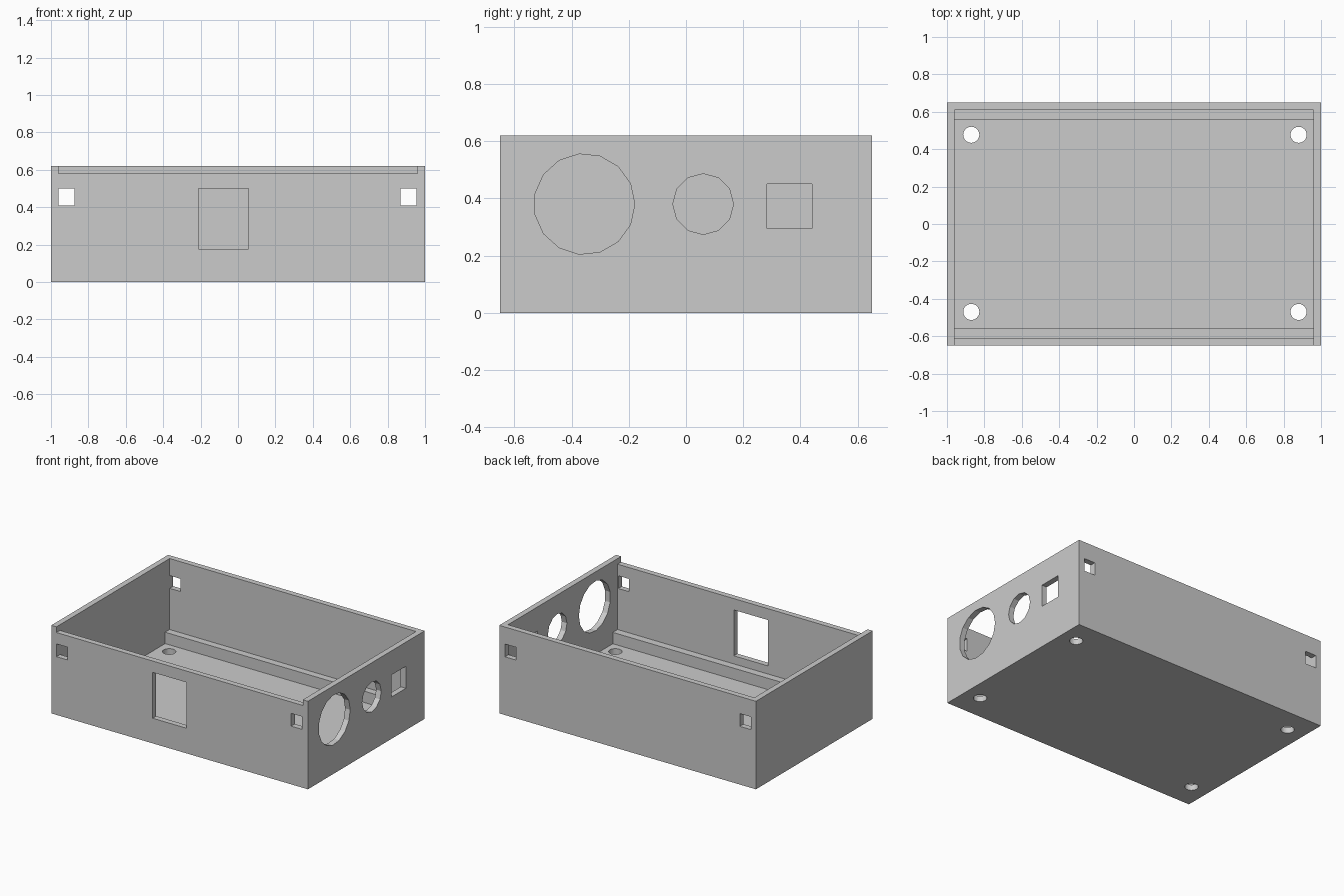
import bpy
import math
from mathutils import Matrix

cube = bpy.data.objects.get("Cube")
if cube:
    bpy.data.objects.remove(cube, do_unlink=True)

grey = bpy.data.materials.new("plain grey")
grey.use_nodes = True
colour = (0.6, 0.6, 0.6, 1)
grey.diffuse_color = colour
grey.node_tree.nodes["Principled BSDF"].inputs["Base Color"].default_value = colour


def box(name, x, y, z):
    """Box from its (low, high) range on each axis."""
    bpy.ops.mesh.primitive_cube_add(size=1)
    ob = bpy.context.object
    ob.name = name
    size = [b - a for a, b in (x, y, z)]
    mid = [(a + b) / 2 for a, b in (x, y, z)]
    ob.data.transform(Matrix.Translation(mid) @ Matrix.Diagonal((*size, 1)))
    ob.data.materials.append(grey)
    return ob


def drill(name, centre, radius, sides, turn=None):
    """Round cutter, upright unless turned."""
    bpy.ops.mesh.primitive_cylinder_add(vertices=sides, radius=radius, depth=0.2)
    ob = bpy.context.object
    ob.name = name
    ob.data.transform(Matrix.Translation(centre) @ (turn or Matrix()))
    ob.data.materials.append(grey)
    return ob


def cut(target, cutter):
    mod = target.modifiers.new("cut", "BOOLEAN")
    mod.operation = "DIFFERENCE"
    mod.solver = "EXACT"
    mod.object = cutter
    bpy.context.view_layer.objects.active = target
    bpy.ops.object.modifier_apply(modifier=mod.name)
    bpy.data.objects.remove(cutter, do_unlink=True)


W, D, H, WALL = 1.0, 0.65, 0.62, 0.04
inner = (WALL - W, W - WALL)
tray = box("enclosure_tray", (-W, W), (-D, D), (0, H))

# Cavity, with ledges left along the front and back of the floor
cut(tray, box("upper_cavity", inner, (WALL - D, D - WALL), (0.12, 0.8)))
cut(tray, box("lower_cavity", inner, (-0.557, 0.56), (WALL, 0.2)))

# Lowered front rim for a sliding lid
cut(tray, box("rim_notch", inner, (-0.8, -0.5), (0.58, 0.8)))

# Corner slots through front and back walls
for x in ((-0.96, -0.875), (0.87, 0.955)):
    for y in (-D, D):
        cut(tray, box("corner_slot", x, (y - 0.07, y + 0.07), (0.41, 0.5)))

# Front window
cut(tray, box("front_window", (-0.21, 0.055), (-0.72, -0.58), (0.177, 0.5)))

# Right-hand wall ports: large, medium and square
flip = Matrix.Rotation(math.pi / 2, 4, "Y")
cut(tray, drill("large_port", (W, -0.355, 0.38), 0.176, 15, flip))
cut(tray, drill("medium_port", (W, 0.06, 0.38), 0.106, 12, flip))
cut(tray, box("square_port", (0.9, 1.1), (0.283, 0.44), (0.295, 0.45)))

# Screw holes in the floor
for x in (-0.87, 0.88):
    for y in (-0.47, 0.477):
        cut(tray, drill("screw_hole", (x, y, 0), 0.043, 32))
